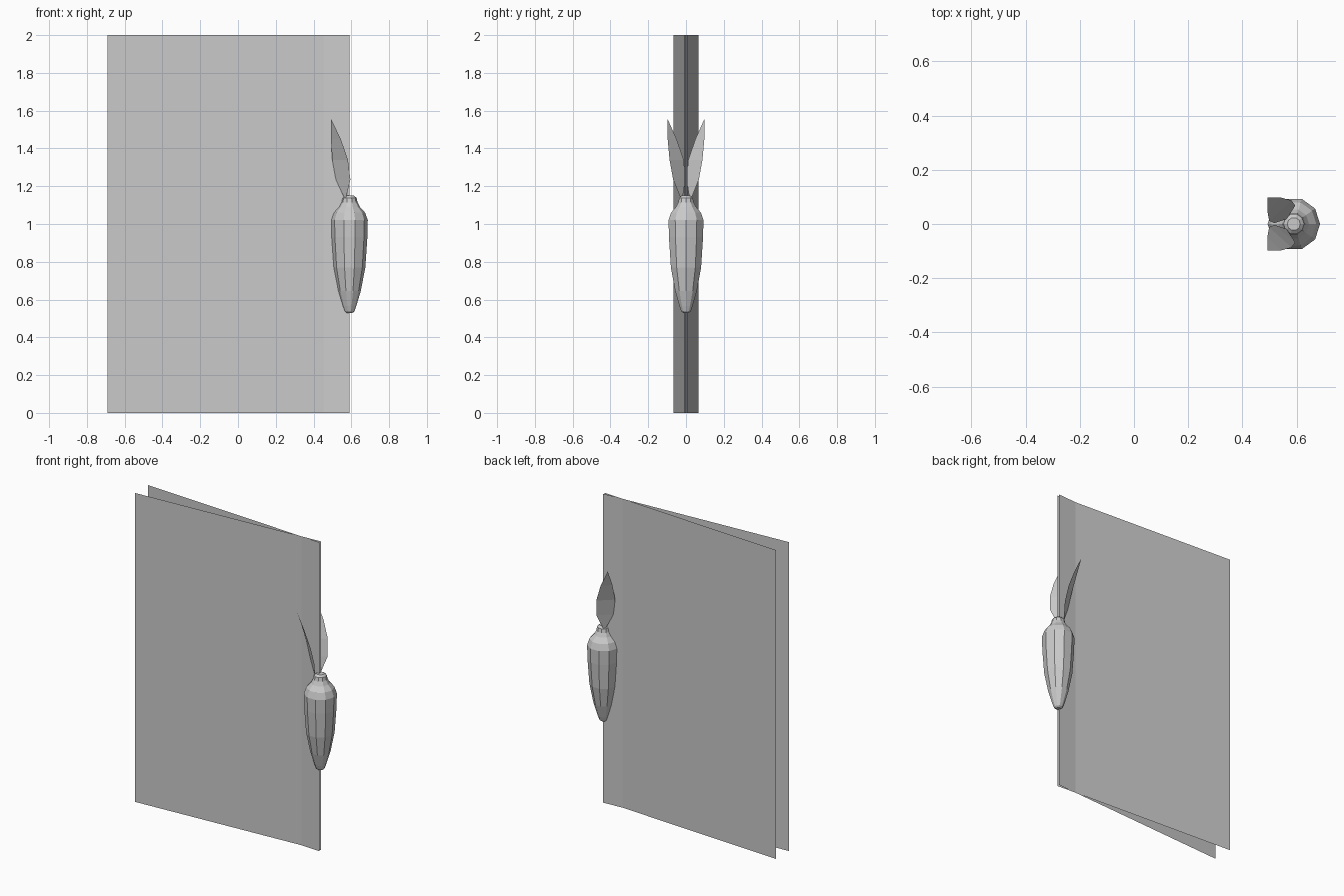
import bpy, bmesh
from math import cos, sin, tau

if "Cube" in bpy.data.objects:
    bpy.data.objects.remove(bpy.data.objects["Cube"])


def make_object(name, verts, faces, recalc=False):
    mesh = bpy.data.meshes.new(name)
    mesh.from_pydata(verts, [], faces)
    if recalc:
        bm = bmesh.new()
        bm.from_mesh(mesh)
        bmesh.ops.recalc_face_normals(bm, faces=bm.faces)
        bm.to_mesh(mesh)
        bm.free()
    obj = bpy.data.objects.new(name, mesh)
    bpy.context.collection.objects.link(obj)
    return obj


def lathe(name, profile, centre_x, sides):
    verts = [(centre_x + r * cos(tau * i / sides), r * sin(tau * i / sides), z)
             for r, z in profile for i in range(sides)]
    faces = [(k * sides + i, k * sides + (i + 1) % sides,
              (k + 1) * sides + (i + 1) % sides, (k + 1) * sides + i)
             for k in range(len(profile) - 1) for i in range(sides)]
    last = (len(profile) - 1) * sides
    faces += [tuple(reversed(range(sides))), tuple(range(last, last + sides))]
    return make_object(name, verts, faces, True)


# Leaf outline rows: inner edge (x, y), outer edge (x, y), height
LEAF_ROWS = [((0.562, 0.018), (0.572, 0.030), 1.14),
             ((0.518, 0.003), (0.595, 0.068), 1.235),
             ((0.499, 0.012), (0.582, 0.087), 1.34),
             ((0.492, 0.050), (0.544, 0.097), 1.45)]
LEAF_TIP = (0.492, 0.098, 1.557)

for side, label in ((-1, "front"), (1, "back")):
    # Tall thin sheets that cross each other near the right edge
    a, b = (-0.69, side * 0.067), (0.59, -side * 0.008)
    quad = [(*a, 0), (*b, 0), (*b, 2), (*a, 2)]
    make_object(label + "_sheet", quad, [(0, 1, 2, 3) if side < 0 else (3, 2, 1, 0)])

    # Leaf sprouting from the top of the root
    verts = []
    for inner, outer, z in LEAF_ROWS:
        verts += [(inner[0], side * inner[1], z), (outer[0], side * outer[1], z)]
    verts.append((LEAF_TIP[0], side * LEAF_TIP[1], LEAF_TIP[2]))
    faces = [(2 * k, 2 * k + 1, 2 * k + 3, 2 * k + 2) for k in range(3)] + [(6, 7, 8)]
    if side > 0:
        faces = [tuple(reversed(f)) for f in faces]
    make_object(label + "_leaf", verts, faces)

# Ten-sided tapering root
lathe("root", [(0.014, 0.528), (0.026, 0.537), (0.036, 0.565), (0.060, 0.645),
               (0.084, 0.77), (0.095, 0.93), (0.097, 1.02), (0.083, 1.06),
               (0.056, 1.09), (0.043, 1.115), (0.038, 1.138), (0.024, 1.15)],
      0.59, 10)
